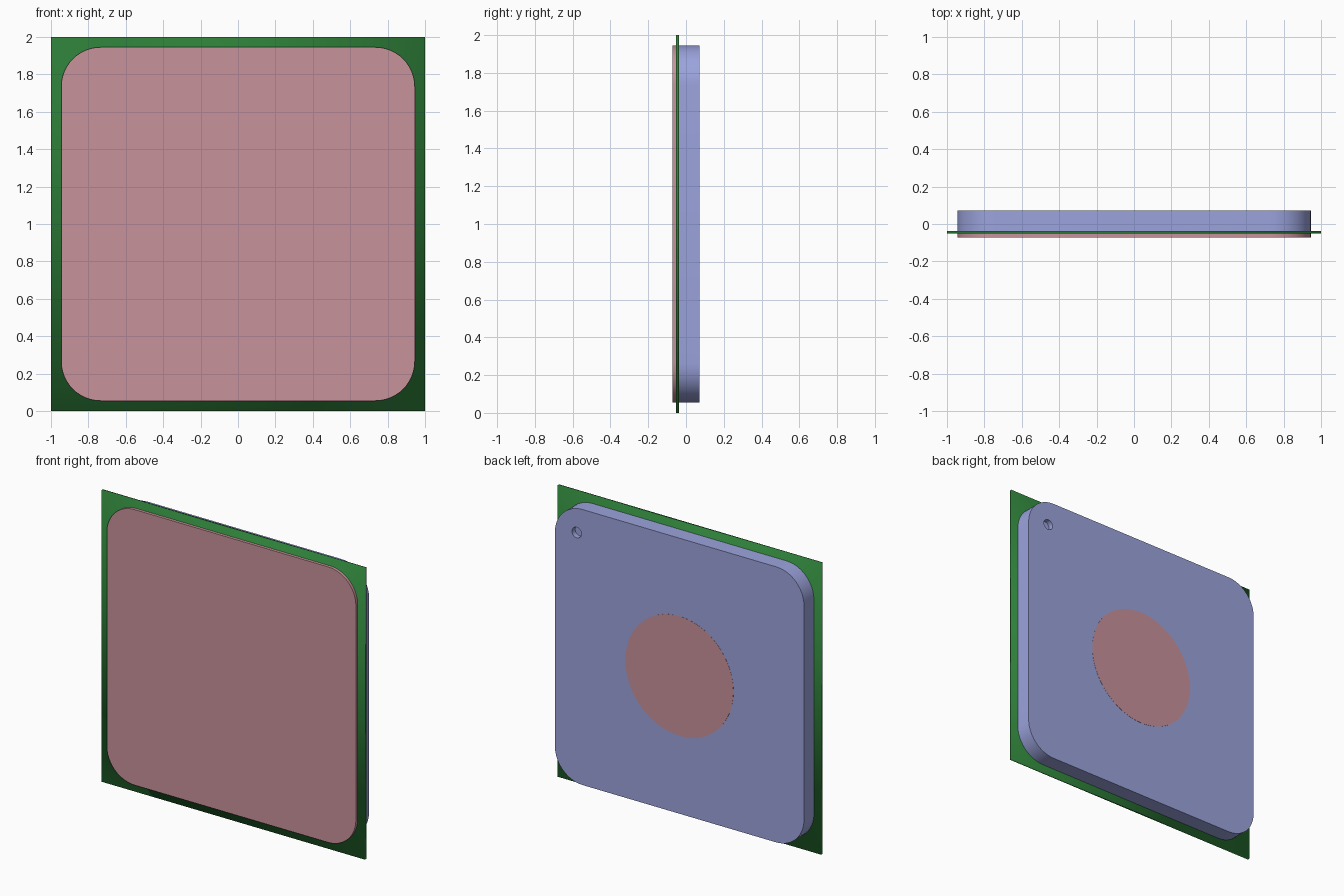
import bpy, bmesh, math

if "Cube" in bpy.data.objects:
    bpy.data.objects.remove(bpy.data.objects["Cube"])

HALF, RADIUS, CZ = 0.945, 0.21, 1.0


def material(name, color):
    m = bpy.data.materials.new(name)
    m.diffuse_color = (*color, 1)
    m.use_nodes = True
    m.node_tree.nodes["Principled BSDF"].inputs["Base Color"].default_value = m.diffuse_color
    return m


green = material("green", (0.027, 0.21, 0.04))
pink = material("pink", (0.58, 0.29, 0.33))
lavender = material("lavender", (0.33, 0.37, 0.72))


def slab(name, profile, y0, y1, mat, bevel=0.0):
    """Extrude an (x, z) outline from y0 to y1, optionally rounding the y1 rim."""
    bm = bmesh.new()
    front = [bm.verts.new((x, y0, z)) for x, z in profile]
    back = [bm.verts.new((x, y1, z)) for x, z in profile]
    n = len(profile)
    bm.faces.new(front)
    bm.faces.new(back[::-1])
    for i in range(n):
        j = (i + 1) % n
        bm.faces.new((front[j], front[i], back[i], back[j]))
    if bevel:
        rim = [bm.edges.get((back[i], back[(i + 1) % n])) for i in range(n)]
        bmesh.ops.bevel(bm, geom=rim, offset=bevel, segments=4,
                        profile=0.5, affect='EDGES')
    bmesh.ops.recalc_face_normals(bm, faces=bm.faces)
    mesh = bpy.data.meshes.new(name)
    bm.to_mesh(mesh)
    bm.free()
    mesh.materials.append(mat)
    obj = bpy.data.objects.new(name, mesh)
    bpy.context.collection.objects.link(obj)
    return obj


def smooth(obj, angle=35):
    bpy.ops.object.select_all(action='DESELECT')
    obj.select_set(True)
    bpy.context.view_layer.objects.active = obj
    bpy.ops.object.shade_smooth_by_angle(angle=math.radians(angle))


def rounded_square(steps=12):
    c = HALF - RADIUS
    pts = []
    for q, (sx, sz) in enumerate(((1, 1), (-1, 1), (-1, -1), (1, -1))):
        for i in range(steps + 1):
            a = math.pi / 2 * (q + i / steps)
            pts.append((sx * c + RADIUS * math.cos(a),
                        CZ + sz * c + RADIUS * math.sin(a)))
    return pts


def circle(x, z, r, n):
    return [(x + r * math.cos(2 * math.pi * i / n),
             z + r * math.sin(2 * math.pi * i / n)) for i in range(n)]


# Thin square board, softly shaded across its whole face
board = slab("board", [(-1, 0), (1, 0), (1, 2), (-1, 2)], -0.052, -0.037, green)
board.data.shade_smooth()

# Front pad
pad = slab("front_pad", rounded_square(), -0.072, -0.052, pink)
smooth(pad)

# Back lid with rounded rim and a small blind hole in one corner
lid = slab("lid", rounded_square(), -0.037, 0.071, lavender, bevel=0.025)
cutter = slab("hole_cutter", circle(0.78, 1.775, 0.036, 32), 0.036, 0.2, lavender)
cutter.hide_render = True
cut = lid.modifiers.new("corner_hole", 'BOOLEAN')
cut.object = cutter
cut.operation = 'DIFFERENCE'
cut.solver = 'EXACT'
bpy.context.view_layer.objects.active = lid
bpy.ops.object.modifier_apply(modifier=cut.name)
bpy.data.objects.remove(cutter)
smooth(lid)

# Round disc set in the middle of the lid
disc = slab("centre_disc", circle(0, CZ, 0.41, 64), 0.06, 0.072, pink)
smooth(disc)
